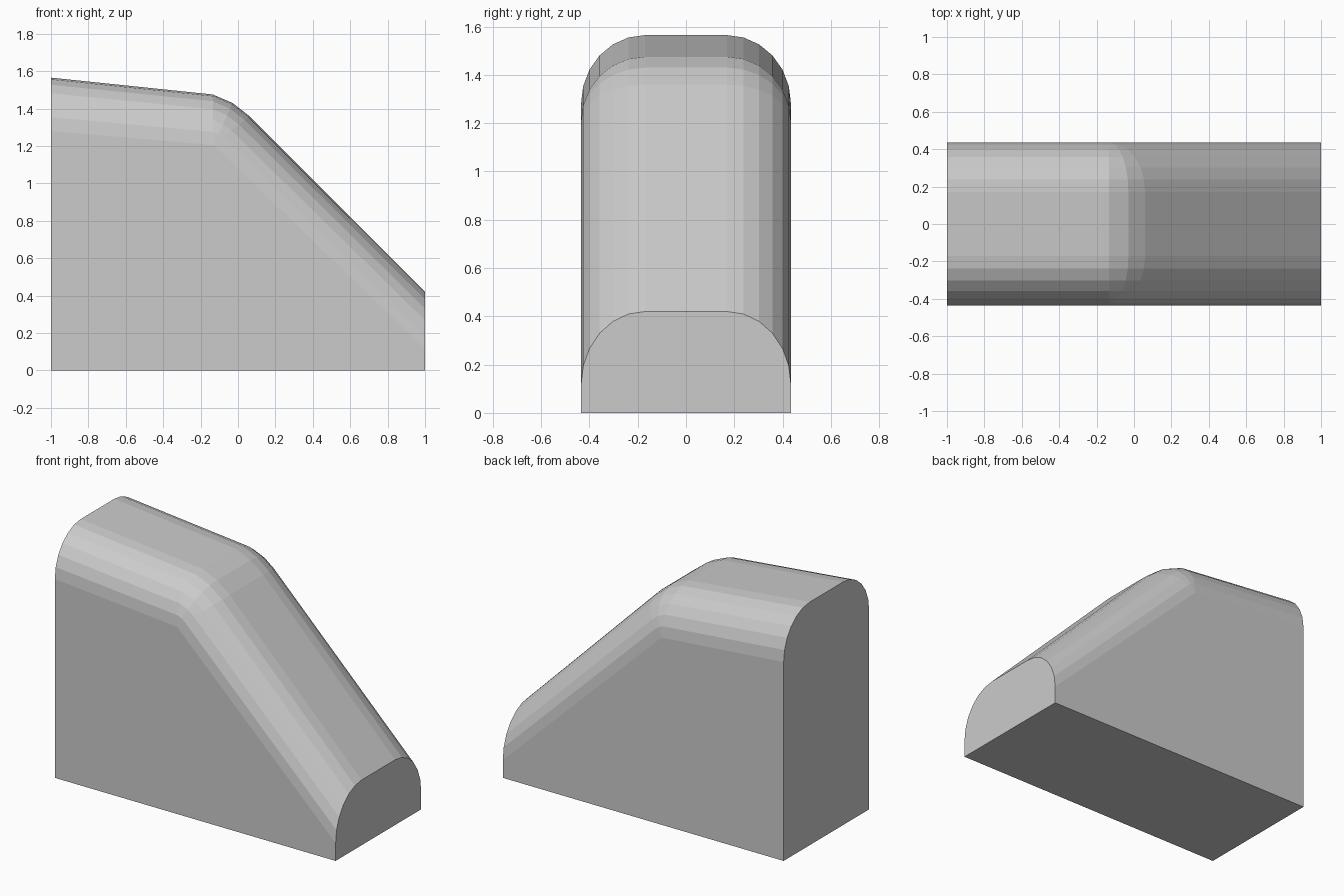
import bpy, bmesh
from math import sin, cos, pi

if "Cube" in bpy.data.objects:
    bpy.data.objects.remove(bpy.data.objects["Cube"])

HALF_W, R, SEGS = 0.435, 0.265, 6
BEND = (-0.13, 1.205)
# Stations along the ridge: (top x, z), (lower edge of the rounding x, z)
stations = [((-1, 1.565), (-1, 1.28)),
            ((-0.135, 1.475), BEND),
            ((-0.03, 1.43), BEND),
            ((0.06, 1.36), BEND),
            ((1, 0.42), (1, 0.115))]

bm = bmesh.new()


def section(top, low):
    """Rounded arch across y, from the -y side over the top to the +y side."""
    arc = []
    for i in range(SEGS + 1):
        a = pi / 2 * i / SEGS
        arc.append((low[0] + (top[0] - low[0]) * cos(a),
                    HALF_W - R + R * sin(a),
                    low[1] + (top[1] - low[1]) * cos(a)))
    pts = [(x, -y, z) for x, y, z in reversed(arc)] + arc
    return [bm.verts.new(p) for p in pts]


# Rounded top skin
rings = [section(t, l) for t, l in stations]
for a, b in zip(rings, rings[1:]):
    for i in range(len(a) - 1):
        bm.faces.new((a[i], b[i], b[i + 1], a[i + 1]))

# Base, end caps and flat side walls
base = {(sx, sy): bm.verts.new((sx, sy * HALF_W, 0)) for sx in (-1, 1) for sy in (-1, 1)}
bm.faces.new((base[-1, -1], base[-1, 1], base[1, 1], base[1, -1]))
for sx, ring in ((-1, rings[0]), (1, rings[-1])):
    bm.faces.new([base[sx, -1]] + ring + [base[sx, 1]])
for sy, k in ((-1, 0), (1, -1)):
    bm.faces.new([base[-1, sy], base[1, sy], rings[4][k], rings[2][k], rings[0][k]])

bmesh.ops.remove_doubles(bm, verts=bm.verts, dist=0.0005)
bmesh.ops.recalc_face_normals(bm, faces=bm.faces)
mesh = bpy.data.meshes.new("sloped_block")
bm.to_mesh(mesh)
bm.free()
bpy.context.collection.objects.link(bpy.data.objects.new("sloped_block", mesh))
